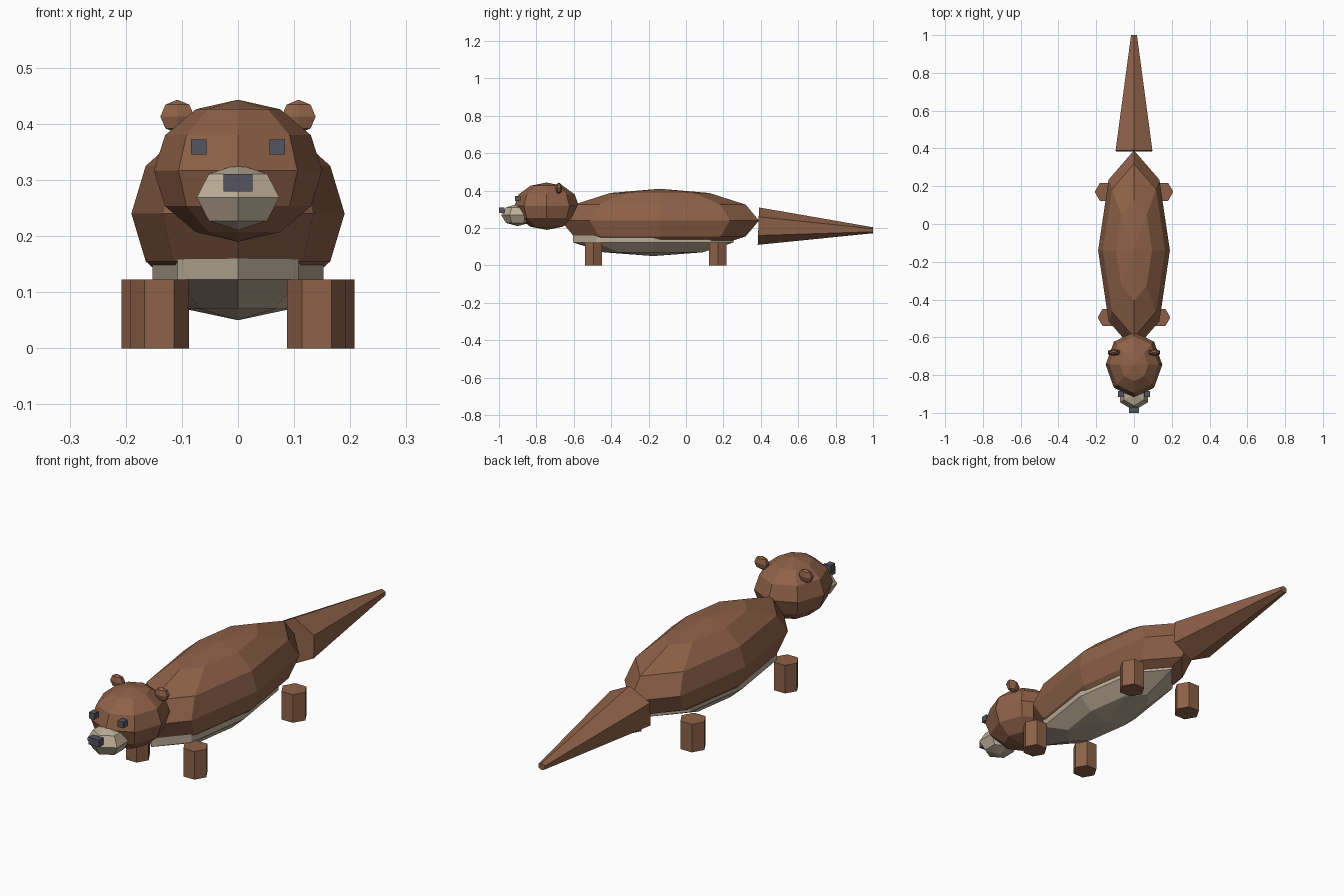
import bpy
from math import radians, atan2, hypot, cos

if "Cube" in bpy.data.objects:
    bpy.data.objects.remove(bpy.data.objects["Cube"])


def material(name, rgb):
    m = bpy.data.materials.new(name)
    m.diffuse_color = (*rgb, 1)
    m.use_nodes = True
    m.node_tree.nodes["Principled BSDF"].inputs["Base Color"].default_value = m.diffuse_color
    return m


FUR = material("brown_fur", (0.27, 0.12, 0.065))
CREAM = material("cream_fur", (0.50, 0.42, 0.31))
DARK = material("dark", (0.09, 0.09, 0.12))


def finish(name, mat, scale=(1, 1, 1)):
    ob = bpy.context.object
    ob.name = name
    ob.scale = scale
    ob.data.materials.append(mat)
    return ob


def ellipsoid(name, loc, radii, segments, rings, mat):
    bpy.ops.mesh.primitive_uv_sphere_add(segments=segments, ring_count=rings, radius=1, location=loc)
    return finish(name, mat, radii)


def box(name, loc, size, mat):
    bpy.ops.mesh.primitive_cube_add(size=1, location=loc)
    return finish(name, mat, size)


# Body and belly
ellipsoid("body", (0, -0.14, 0.24), (0.19, 0.53, 0.17), 8, 6, FUR)
ellipsoid("belly", (0, -0.175, 0.155), (0.16, 0.45, 0.105), 8, 5, CREAM)

# Head, muzzle and nose
ellipsoid("head", (0, -0.745, 0.3165), (0.15, 0.173, 0.1265), 8, 6, FUR)
ellipsoid("muzzle", (0, -0.90, 0.269), (0.085, 0.088, 0.059), 6, 4, CREAM)
box("nose", (0, -0.985, 0.295), (0.052, 0.03, 0.031), DARK)

# Paired parts: ears, eyes, legs
for side, s in (("left", 1), ("right", -1)):
    ellipsoid(f"ear_{side}", (s * 0.108, -0.68, 0.413), (0.035, 0.018, 0.03), 6, 4, FUR)
    box(f"eye_{side}", (s * 0.07, -0.90, 0.359), (0.027, 0.03, 0.027), DARK)
    for part, x, y, r in (("front", 0.14, -0.495, 0.0525), ("back", 0.153, 0.17, 0.055)):
        bpy.ops.mesh.primitive_cylinder_add(vertices=6, radius=r, depth=0.123,
                                            location=(s * x, y, 0.0615),
                                            rotation=(0, 0, radians(30)))
        finish(f"{part}_leg_{side}", FUR)

# Tail: six-sided taper, sloping slightly down to the rear
y0, z0, y1, z1 = 0.387, 0.21, 1.0, 0.188
bpy.ops.mesh.primitive_cone_add(vertices=6, radius1=0.1, radius2=0.016,
                                depth=hypot(y1 - y0, z1 - z0),
                                location=(0, (y0 + y1) / 2, (z0 + z1) / 2),
                                rotation=(-radians(90) - atan2(z0 - z1, y1 - y0), 0, 0))
finish("tail", FUR, (0.0975 / (0.1 * cos(radians(30))), 1, 1))
